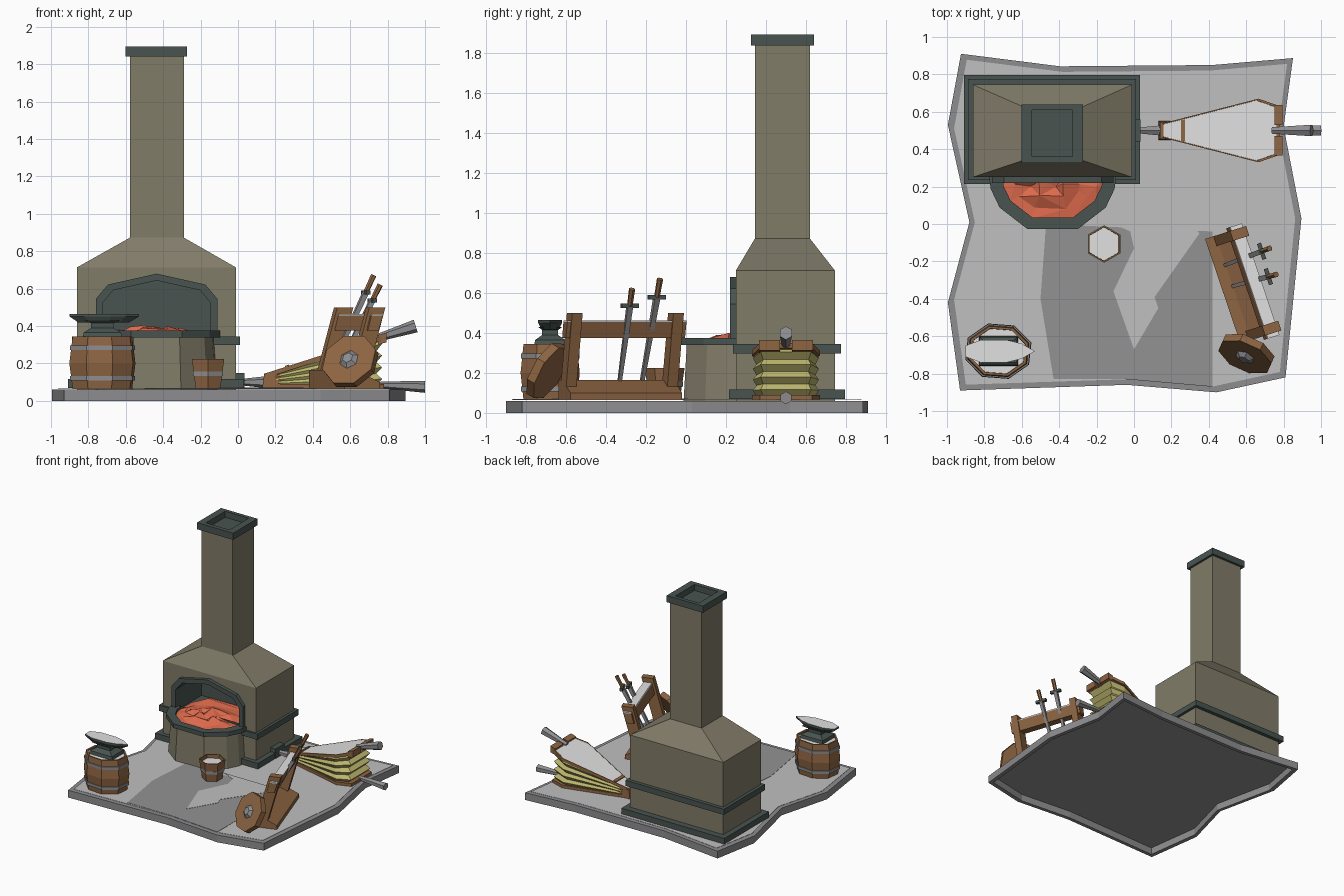
import bpy, bmesh, random
from math import sin, cos, pi
from mathutils import Vector

cube = bpy.data.objects.get("Cube")
if cube:
    bpy.data.objects.remove(cube)
random.seed(4)


def material(name, r, g, b):
    m = bpy.data.materials.new(name)
    m.use_nodes = True
    m.diffuse_color = (r, g, b, 1)
    m.node_tree.nodes["Principled BSDF"].inputs["Base Color"].default_value = (r, g, b, 1)
    return m


stone = material("tan stone", .22, .20, .14)
dark = material("dark slate", .065, .088, .08)
wood = material("brown wood", .27, .13, .055)
leather = material("yellow leather", .52, .48, .16)
coal = material("glowing coal", .75, .15, .075)
paving = material("light paving", .53, .53, .53)
shade = material("dark paving", .29, .29, .29)
steel = material("grey steel", .27, .27, .28)
pale = material("pale metal", .75, .75, .75)


def loft(name, rings, mats, caps=(True, True), rule=None, closed=False, tris=False):
    """Skin a list of equally long point rings; rule(face) picks the material."""
    bm = bmesh.new()
    vs = [[bm.verts.new(p) for p in ring] for ring in rings]
    n = len(vs[0])
    pairs = list(zip(vs, vs[1:])) + ([(vs[-1], vs[0])] if closed else [])
    for a, b in pairs:
        for i in range(n):
            j = (i + 1) % n
            bm.faces.new((a[i], a[j], b[j], b[i]))
    if caps[0] and not closed:
        bm.faces.new(vs[0][::-1])
    if caps[1] and not closed:
        bm.faces.new(vs[-1])
    if tris:
        bmesh.ops.triangulate(bm, faces=bm.faces)
    bmesh.ops.recalc_face_normals(bm, faces=bm.faces)
    mats = mats if isinstance(mats, list) else [mats]
    for f in bm.faces:
        f.material_index = rule(f) if rule else 0
    me = bpy.data.meshes.new(name)
    bm.to_mesh(me)
    bm.free()
    for m in mats:
        me.materials.append(m)
    ob = bpy.data.objects.new(name, me)
    bpy.context.scene.collection.objects.link(ob)
    return ob


def flat(pts, z):
    return [Vector((x, y, z)) for x, y in pts]


def scaled(pts, c, s):
    return [(c[0] + (x - c[0]) * s, c[1] + (y - c[1]) * s) for x, y in pts]


def rect(x0, x1, y0, y1):
    return [(x0, y0), (x1, y0), (x1, y1), (x0, y1)]


def box(name, x0, x1, y0, y1, z0, z1, mat):
    return loft(name, [flat(rect(x0, x1, y0, y1), z) for z in (z0, z1)], mat)


def ngon(cx, cy, rx, ry, n, turn=0):
    return [(cx + rx * cos(turn + 2 * pi * i / n), cy + ry * sin(turn + 2 * pi * i / n)) for i in range(n)]


def tube(name, p0, p1, r0, r1, n, mats, rule=None, up=(0, 0, 1)):
    p0, p1 = Vector(p0), Vector(p1)
    side = (p1 - p0).cross(Vector(up)).normalized()
    other = side.cross(p1 - p0).normalized()
    ring = ngon(0, 0, 1, 1, n, pi / n)
    return loft(name, [[p + (side * a + other * b) * r for a, b in ring] for p, r in ((p0, r0), (p1, r1))], mats, rule=rule)


def sheet(name, pts, z, mat):
    return loft(name, [flat(pts, z - .002), flat(pts, z)], mat)


# Paved ground with a raised kerb and worn patches
ground = [(-.925, .91), (-.995, .53), (-.88, .01), (-.995, -.42), (-.93, -.89), (-.04, -.86), (.44, -.90),
          (.81, -.82), (.895, .03), (.80, .52), (.85, .887), (.42, .85), (-.395, .843)]
inner = scaled(ground, (-.05, 0), .965)
loft("ground_kerb", [flat(ground, 0), flat(ground, .06), flat(inner, .06), flat(inner, 0)], steel, closed=True)
sheet("ground_underside", inner, .06, shade)
sheet("ground_top", inner, .066, paving)
sheet("worn_ground", [(-.47, 0), (-.5, -.4), (-.43, -.83), (-.04, -.83), (.42, -.87), (.42, -.04)], .069, shade)
sheet("light_patch", [(-.13, .01), (-.02, -.04), (0, -.13), (-.11, -.36), (0, -.67), (.13, -.45), (.11, -.39), (.35, -.05), (.3, .01)],
      .072, paving)

# Forge body and chimney, with an arched fire chamber cut in
levels = [(.06, -.862, -.01, .25, .745), (.713, -.862, -.01, .25, .745),
          (.873, -.577, -.29, .345, .62), (1.84, -.577, -.29, .345, .62)]
forge = loft("forge_body", [flat(rect(*l[1:]), l[0]) for l in levels], [stone, dark])
mid = -.435
half = [(.325, .345), (.325, .545), (.26, .622), (0, .68)]
arch = [(mid + x, z) for x, z in half] + [(mid - x, z) for x, z in half[2::-1]]
arch_in = scaled(arch, (mid, .345), .89)


def upright(pts, y):
    return [Vector((x, y, z)) for x, z in pts]


cutter = loft("chamber_cutter", [upright(arch_in, .1), upright(arch_in, .56)], [stone, dark], rule=lambda f: 1)
mod = forge.modifiers.new("chamber", "BOOLEAN")
mod.operation, mod.solver, mod.object = "DIFFERENCE", "EXACT", cutter
bpy.context.view_layer.objects.active = forge
bpy.ops.object.modifier_apply(modifier="chamber")
bpy.data.objects.remove(cutter)
loft("chamber_arch", [upright(arch, .26), upright(arch, .22), upright(arch_in, .22), upright(arch_in, .26)], dark, closed=True)


# Slate bands round the forge and the chimney cap
def band(name, outer, hole, z0, z1):
    loft(name, [flat(outer, z0), flat(outer, z1), flat(hole, z1), flat(hole, z0)], dark, closed=True)


wall = rect(-.862, -.01, .25, .745)
# The middle band stops either side of the hearth
box("band_back", -.888, .012, .74, .775, .298, .345, dark)
for name, x0, x1 in (("left", -.015, .012), ("right", -.888, -.857)):
    box("band_" + name, x0, x1, .235, .775, .298, .345, dark)
box("band_front", -.888, .012, .235, .255, .298, .345, dark)
band("forge_plinth", rect(-.908, .032, .214, .797), wall, .07, .117)
hole = rect(-.545, -.33, .36, .61)
cap = rect(-.602, -.272, .325, .64)
loft("chimney_cap", [flat(cap, 1.84), flat(cap, 1.895), flat(hole, 1.895), flat(hole, 1.845)], dark)
box("air_inlet", -.02, .035, .44, .56, .07, .15, dark)

# Hearth with slate rim and coals
side = [(.325, .26), (.315, .19), (.27, .096), (.13, -.012)]
hearth = [(mid - x, y) for x, y in side] + [(mid + x, y) for x, y in side[::-1]]
core = (mid, .26)
loft("hearth_base", [flat(scaled(hearth, core, 1.0), .06), flat(scaled(hearth, core, .94), .35)], stone)
rim_in = scaled(hearth, core, .83)
rim_out = scaled(hearth, core, 1.05)
loft("hearth_rim", [flat(rim_in, .34), flat(rim_out, .34), flat(rim_out, .375), flat(rim_in, .375)], dark, closed=True)
bed = scaled(hearth, core, .85) + [(mid + .27, .4), (mid + .2, .55), (mid - .2, .55), (mid - .27, .4)]
rings = []
for s, h in ((1, .352), (.8, .368), (.55, .378), (.25, .385)):
    jitter = 0 if s == 1 else .02
    rings.append([Vector((x + random.uniform(-jitter, jitter), y + random.uniform(-jitter, jitter),
                          h + random.uniform(-jitter, jitter))) for x, y in scaled(bed, (mid, .26), s)])
loft("coals", rings, coal, caps=(False, True), tris=True)


# Barrel and bucket
def staves(name, cx, cy, rx, ry, n, turn, profile, hoops, fill):
    def ring(s, z):
        return flat(ngon(cx, cy, rx * s, ry * s, n, turn), z)
    top_z, top_s = profile[-1]
    loft(name, [ring(s, z) for z, s in profile] + [ring(top_s * .91, top_z), ring(top_s * .9, fill)],
         [wood, pale], rule=lambda f: int(f.normal.z > .9 and f.calc_center_median().z < top_z - .003))
    for z, s in hoops:
        loft(name + "_hoop", [ring(s, z - .012), ring(s, z + .012)], steel)


staves("barrel", -.725, -.68, .185, .155, 8, .3, [(.065, .9), (.2, 1), (.345, .9)], [(.12, .985), (.285, .985)], .335)
staves("bucket", -.16, -.107, .1, .1, 6, pi / 6, [(.065, .76), (.225, 1)], [(.145, .92)], .195)

# Anvil
ax, ay = -.725, -.68
foot = [(.34, .105, .08), (.365, .1, .075), (.39, .06, .04), (.415, .06, .04), (.43, .1, .06)]
loft("anvil_foot", [flat(rect(ax - w, ax + w, ay - d, ay + d), z) for z, w, d in foot], dark)
face = [(-.9, -.03), (-.82, -.06), (-.68, -.06), (-.6, -.04), (-.53, 0), (-.6, .04), (-.68, .06), (-.82, .06), (-.9, .03)]
face = [(x, ay + y) for x, y in face]
loft("anvil_top", [flat(scaled(face, (ax, ay), .72), .418), flat(face, .45), flat(face, .465)], [dark, pale],
     rule=lambda f: int(f.normal.z > .9))

# Bellows: pleated leather between two boards hinged at the nose
cy = .5
board = [(.14, .035), (.665, .17), (.78, .13)]
board = [(x, cy - y) for x, y in board] + [(x, cy + y) for x, y in board[::-1]]


def hinged(t, s, lift=0):
    return [Vector((x, y, .085 + t * (.05 + (x - .14) * .32) + lift)) for x, y in scaled(board, (.47, cy), s)]


loft("bellows_pleats", [hinged(i / 8, .97 if i % 2 else .87) for i in range(9)], leather)
loft("bellows_lower_board", [hinged(0, 1, -.02), hinged(0, 1, .005)], wood)
loft("bellows_upper_board", [hinged(1, 1, -.015), hinged(1, 1, .01), hinged(1, .95, .01), hinged(1, .945, .009)],
     [wood, pale], rule=lambda f: int(len(f.verts) == 6 and f.normal.z > .5))
loft("bellows_nose", [flat(rect(.13, .25, cy - .05, cy + .05), .07), flat(rect(.14, .25, cy - .045, cy + .045), .14)], wood)
loft("bellows_strap", [[Vector((x, cy + y, .085 + .05 + (x - .14) * .32 + d)) for x, y in rect(.25, .272, -.06, .06)]
                       for d in (0, .016)], wood)
for s in (-1, 1):
    loft("bellows_end_block", [[Vector((x, cy + y * s, z + (x - .75) * .3)) for x, y in rect(.75, .795, .03, .135)]
                               for z in (.3, .352)], wood)
tube("bellows_nozzle", (.15, cy, .1), (-.01, cy, .1), .032, .014, 6, steel)
tube("upper_handle", (.74, cy, .335), (.95, cy, .4), .02, .035, 6, steel)
tube("lower_handle", (.76, cy, .085), (1.0, cy, .075), .018, .032, 6, steel)

# Weapon rack, laid out along its own width (u) and length (v)
origin, U, V = Vector((.38, -.08, 0)), Vector((.953, .303, 0)), Vector((.32, -.947, 0))


def rack_part(name, profile, v0, v1, mat):
    loft(name, [[origin + U * u + V * v + Vector((0, 0, z)) for u, z in profile] for v in (v0, v1)], mat)


rack_part("rack_base", [(0, .067), (0, .165), (.06, .165), (.2, .1), (.2, .067)], 0, .59, wood)
for v in (.0, .535):
    rack_part("rack_post", [(.02, .067), (.11, .067), (.23, .5), (.14, .5)], v, v + .055, wood)
rack_part("rack_rail", [(.125, .375), (.185, .375), (.21, .455), (.145, .455)], -.02, .61, wood)
rack_part("rail_plate", [(.145, .455), (.21, .455), (.213, .463), (.148, .463)], -.02, .61, pale)

# Swords leaning on the rail
for tip, end in (((.46, -.23, .1), (.725, -.13, .67)), ((.5, -.34, .1), (.76, -.27, .62))):
    tip, end = Vector(tip), Vector(end)
    guard = tip.lerp(end, .84)
    tube("sword_blade", tip, guard, .012, .02, 4, steel)
    tube("sword_grip", guard, end, .014, .016, 6, wood)
    tube("sword_guard", guard - V * .045, guard + V * .045, .016, .016, 4, dark)

# Round shield propped against the rack
centre, facing = Vector((.6, -.695, .212)), Vector((-.36, -.8, .48)).normalized()
tube("shield", centre - facing * .025, centre + facing * .02, .155, .155, 8, wood)
tube("shield_boss", centre + facing * .02, centre + facing * .04, .055, .03, 6, steel)
